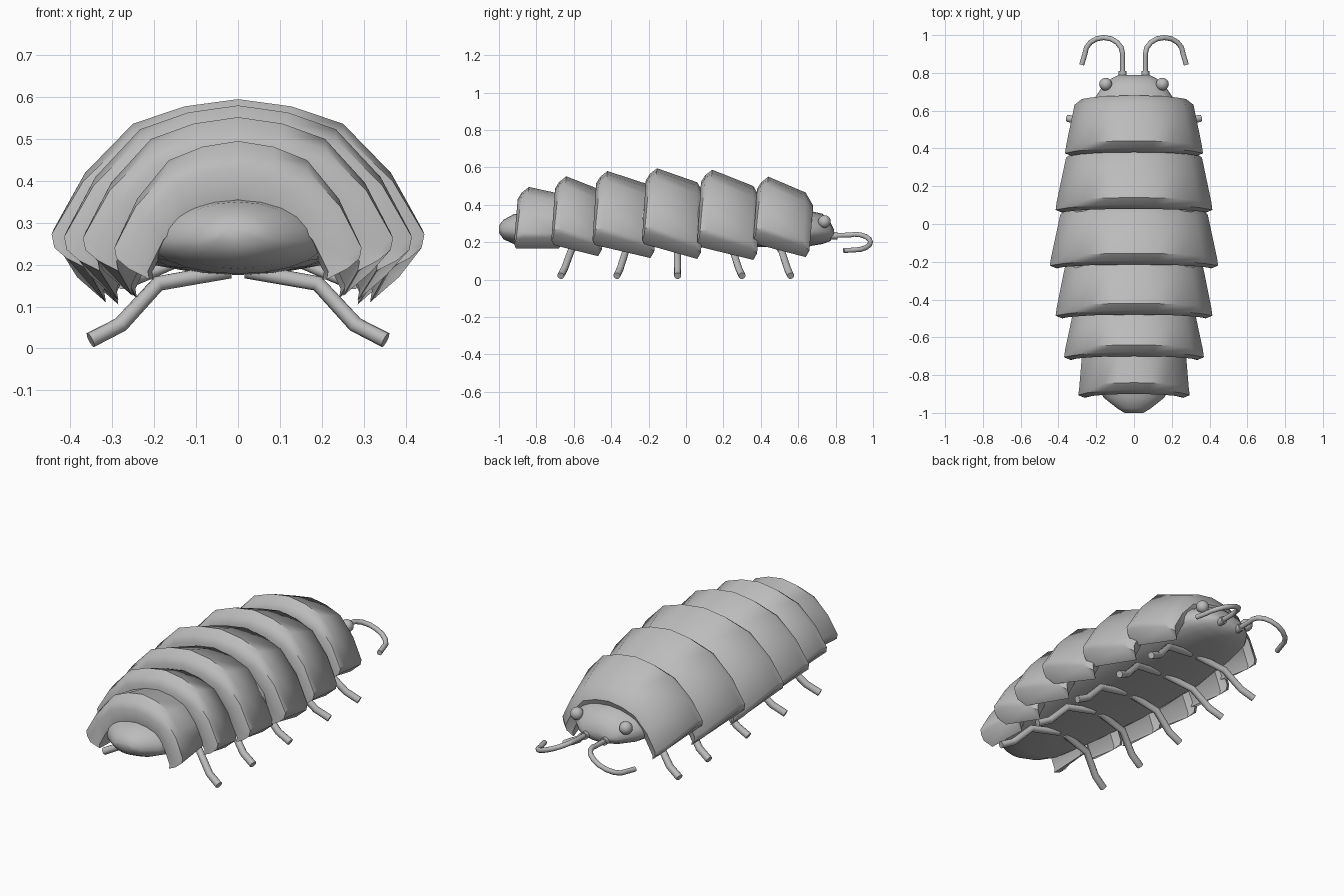
import bpy, math
from mathutils import Vector

cube = bpy.data.objects.get("Cube")
if cube:
    bpy.data.objects.remove(cube, do_unlink=True)

grey = bpy.data.materials.new("shell grey")
grey.use_nodes = True
grey.diffuse_color = (0.5, 0.5, 0.5, 1)
grey.node_tree.nodes["Principled BSDF"].inputs["Base Color"].default_value = (0.5, 0.5, 0.5, 1)


def finish(obj, name, angle=40):
    obj.name = name
    obj.data.materials.clear()
    obj.data.materials.append(grey)
    bpy.ops.object.select_all(action='DESELECT')
    obj.select_set(True)
    bpy.context.view_layer.objects.active = obj
    bpy.ops.object.mode_set(mode='EDIT')
    bpy.ops.mesh.select_all(action='SELECT')
    bpy.ops.mesh.normals_make_consistent(inside=False)
    bpy.ops.object.mode_set(mode='OBJECT')
    bpy.ops.object.shade_smooth_by_angle(angle=math.radians(angle))
    return obj


def loft(name, rings, closed_rings, loop=False, angle=40):
    """Skin a list of equally long rings; loop joins the last ring to the first."""
    n, count = len(rings[0]), len(rings)
    verts = [p for ring in rings for p in ring]
    faces = []
    for i in range(count if loop else count - 1):
        a, b = i * n, (i + 1) % count * n
        for j in range(n if closed_rings else n - 1):
            k = (j + 1) % n
            faces.append((a + j, a + k, b + k, b + j))
    if loop:
        faces += [[i * n for i in range(count)], [i * n + n - 1 for i in range(count)]]
    else:
        faces += [list(range(n)), list(range((count - 1) * n, count * n))]
    mesh = bpy.data.meshes.new(name)
    mesh.from_pydata(verts, [], faces)
    obj = bpy.data.objects.new(name, mesh)
    bpy.context.collection.objects.link(obj)
    return finish(obj, name, angle)


def tube(name, points, radius, sides=10):
    """Round tube with flat ends along a path."""
    pts = [Vector(p) for p in points]
    rings = []
    for i, p in enumerate(pts):
        d = (pts[min(i + 1, len(pts) - 1)] - pts[max(i - 1, 0)]).normalized()
        u = d.cross(Vector((0, 0, 1))).normalized()
        v = u.cross(d)
        rings.append([p + radius * (u * math.cos(t) + v * math.sin(t))
                      for t in (2 * math.pi * s / sides for s in range(sides))])
    return loft(name, rings, True, angle=50)


# Half outline of a shell arch: share of the half width, share of the height
ARCH = [(0.985, 0), (1, 0.1), (0.83, 0.49), (0.57, 0.83), (0.29, 0.95)]
OUTLINE = ARCH + [(0, 1)] + [(-x, z) for x, z in reversed(ARCH)]


def arch(y, lean, width, low, top):
    return [(x * width, y + lean * z, low + (top - low) * z) for x, z in OUTLINE]


# Armour plates: back y, front y, back and front half width, ridge and front height, tip heights
PLATES = [
    (0.36, 0.66, 0.365, 0.315, 0.55, 0.465, 0.25, 0.18),
    (0.06, 0.38, 0.415, 0.36, 0.587, 0.50, 0.235, 0.165),
    (-0.235, 0.08, 0.445, 0.39, 0.595, 0.52, 0.25, 0.17),
    (-0.50, -0.17, 0.415, 0.36, 0.58, 0.505, 0.245, 0.175),
    (-0.72, -0.45, 0.37, 0.325, 0.552, 0.485, 0.245, 0.185),
    (-0.92, -0.66, 0.295, 0.275, 0.495, 0.46, 0.225, 0.225),
]
for i, (yb, yf, wb, wf, zt, zf, lb, lf) in enumerate(PLATES):
    rings = [
        arch(yf, 0.02, wf - 0.04, lf - 0.025, zf - 0.07),
        arch(yf - 0.03, 0.01, wf, lf, zf),
        arch(yb + 0.05, 0.03, wb - 0.005, lb, zt),
        arch(yb + 0.012, 0.03, wb, lb - 0.01, zt - 0.03),
        arch(yb, 0.02, wb - 0.03, lb - 0.035, zt - 0.065),
        arch(yb + 0.012, 0.02, wb - 0.08, lb - 0.06, zt - 0.14),
        arch(yf - 0.02, 0.02, wf - 0.07, lf - 0.06, zf - 0.12),
    ]
    loft(f"armour_plate_{i + 1}", rings, False, loop=True, angle=42)

# Soft body with tail and head: y, half width, bottom, top
BODY = [(-1, 0.05, 0.25, 0.29), (-0.975, 0.09, 0.215, 0.32), (-0.92, 0.16, 0.19, 0.35),
        (-0.84, 0.205, 0.178, 0.36), (-0.6, 0.27, 0.175, 0.42), (-0.2, 0.33, 0.175, 0.46),
        (0.2, 0.32, 0.175, 0.45), (0.5, 0.26, 0.175, 0.41), (0.67, 0.205, 0.18, 0.365),
        (0.73, 0.165, 0.19, 0.352), (0.77, 0.12, 0.205, 0.31), (0.79, 0.08, 0.23, 0.27)]
body_rings = []
for y, w, low, top in BODY:
    mid = low + (top - low) * 0.42
    ring = []
    for s in range(20):
        c, q = math.cos(math.pi * s / 10), math.sin(math.pi * s / 10)
        ring.append((w * c, y, mid + q * (top - mid if q > 0 else mid - low)))
    body_rings.append(ring)
loft("body", body_rings, True, angle=50)

# Paired parts
for side, s in (("left", 1), ("right", -1)):
    # Five legs, splayed from the middle outwards
    for i, (y, splay) in enumerate(((0.49, 0.07), (0.23, 0.07), (-0.045, 0),
                                    (-0.30, -0.07), (-0.59, -0.08))):
        tube(f"{side}_leg_{i + 1}",
             [(s * 0.02, y, 0.185), (s * 0.19, y + splay * 0.3, 0.155),
              (s * 0.28, y + splay * 0.75, 0.057), (s * 0.352, y + splay, 0.02)], 0.019)

    # Hooked antenna: straight stalk, then a half turn that drops
    path = [(s * 0.06, 0.74, 0.235), (s * 0.06, 0.88, 0.238)]
    for k in range(9):
        a = math.pi * k / 8
        path.append((s * (0.16 - 0.1 * math.cos(a)), 0.9 + 0.087 * math.sin(a),
                     0.2 + 0.042 * math.cos(a)))
    path.append((s * 0.277, 0.843, 0.155))
    tube(f"{side}_antenna", path, 0.0135)
    tube(f"{side}_antenna_base", [(s * 0.06, 0.74, 0.235), (s * 0.06, 0.81, 0.235)], 0.021)

    bpy.ops.mesh.primitive_uv_sphere_add(segments=16, ring_count=10, radius=0.034,
                                         location=(s * 0.15, 0.74, 0.31))
    finish(bpy.context.object, f"{side}_eye", 60)
